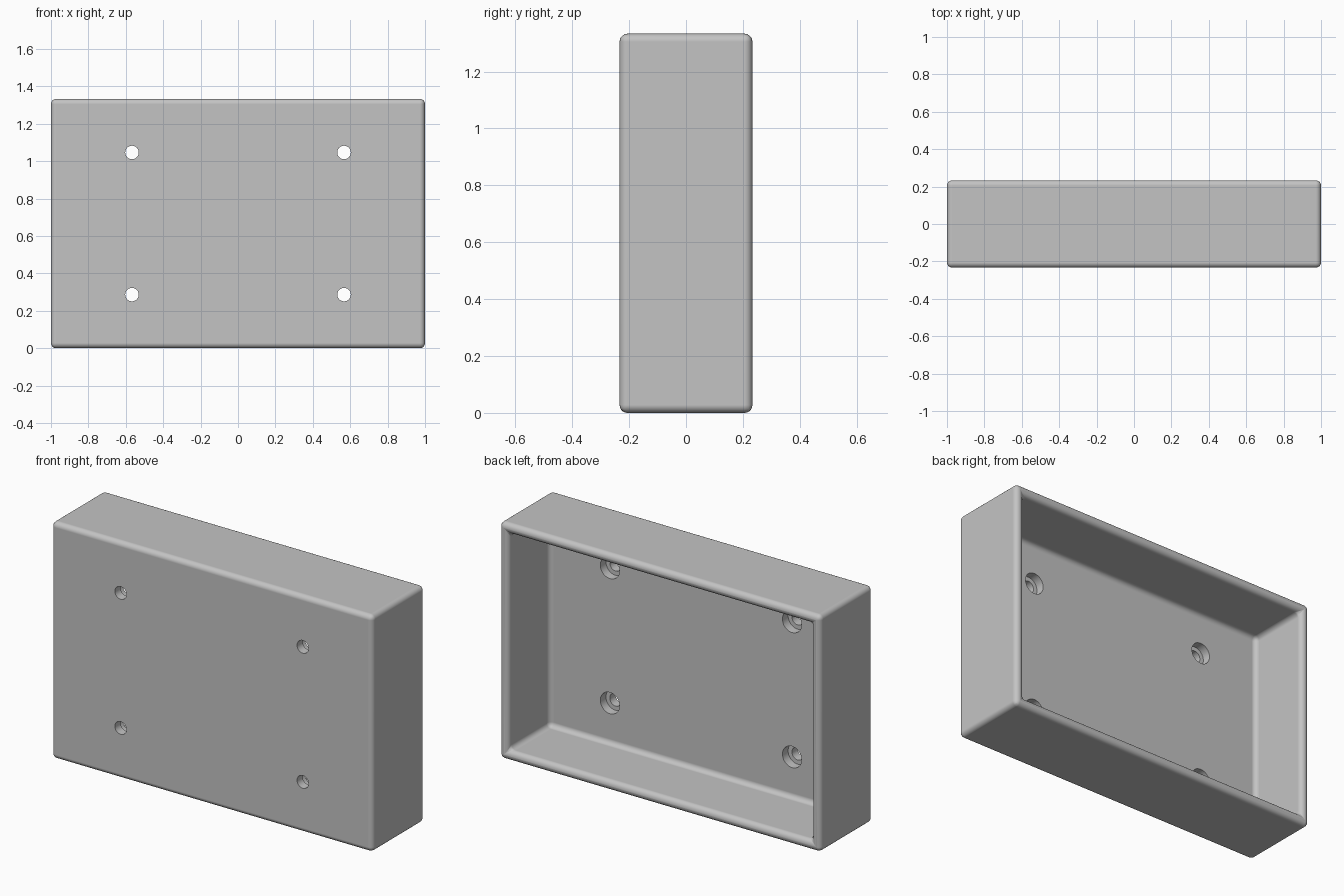
import bpy, bmesh, math
from mathutils import Matrix

if "Cube" in bpy.data.objects:
    bpy.data.objects.remove(bpy.data.objects["Cube"])

W, D, H = 2.0, 0.467, 1.333      # outer size
WALL, FLOOR, R = 0.057, 0.10, 0.028
HOLE_X, HOLE_DZ = 0.567, 0.38    # screw hole offsets from the centre

grey = bpy.data.materials.new("light_grey")
grey.diffuse_color = (0.55, 0.55, 0.55, 1)
grey.use_nodes = True
grey.node_tree.nodes["Principled BSDF"].inputs["Base Color"].default_value = grey.diffuse_color


def new_object(name, bm):
    mesh = bpy.data.meshes.new(name)
    bm.to_mesh(mesh)
    bm.free()
    obj = bpy.data.objects.new(name, mesh)
    bpy.context.collection.objects.link(obj)
    return obj


def add_cylinder(bm, radius, x, y0, y1, z):
    place = Matrix.Translation((x, (y0 + y1) / 2, z)) @ Matrix.Rotation(math.pi / 2, 4, 'X')
    bmesh.ops.create_cone(bm, cap_ends=True, segments=40, radius1=radius,
                          radius2=radius, depth=y1 - y0, matrix=place)


# Shallow box, open to the back
bm = bmesh.new()
bmesh.ops.create_cube(bm, size=1, matrix=Matrix.Translation((0, 0, H / 2))
                      @ Matrix.Diagonal((W, D, H, 1)))
back = max(bm.faces, key=lambda f: f.calc_center_median().y)
bmesh.ops.inset_individual(bm, faces=[back], thickness=WALL, use_even_offset=True)
back = bmesh.ops.extrude_discrete_faces(bm, faces=[back])["faces"][0]
bmesh.ops.translate(bm, verts=back.verts, vec=(0, FLOOR - D, 0))
bmesh.ops.recalc_face_normals(bm, faces=bm.faces)
box = new_object("open_box", bm)
box.data.materials.append(grey)

# Rounded edges inside and out
bevel = box.modifiers.new("rounding", 'BEVEL')
bevel.width, bevel.segments = R, 5
bevel.limit_method = 'ANGLE'
bevel.use_clamp_overlap = False

# Through holes with wider counterbores on the inside
floor_y = -D / 2 + FLOOR
cutters = []
for name, radius, y0, y1 in (("counterbore_cutter", 0.06, floor_y - 0.05, floor_y + 0.1),
                             ("through_hole_cutter", 0.036, -D / 2 - 0.1, floor_y + 0.05)):
    bm = bmesh.new()
    for sx in (-1, 1):
        for sz in (-1, 1):
            add_cylinder(bm, radius, sx * HOLE_X, y0, y1, H / 2 + sz * HOLE_DZ)
    cutter = new_object(name, bm)
    cutter.hide_render = True
    cutters.append(cutter)
    cut = box.modifiers.new(name, 'BOOLEAN')
    cut.operation, cut.solver, cut.object = 'DIFFERENCE', 'EXACT', cutter

# Apply, then smooth while keeping the large faces flat
bpy.ops.object.select_all(action='DESELECT')
box.select_set(True)
bpy.context.view_layer.objects.active = box
for mod in list(box.modifiers):
    bpy.ops.object.modifier_apply(modifier=mod.name)
for cutter in cutters:
    bpy.data.objects.remove(cutter)
bpy.ops.object.shade_smooth_by_angle(angle=math.radians(30))
normals = box.modifiers.new("flat_face_normals", 'WEIGHTED_NORMAL')
normals.keep_sharp = True
